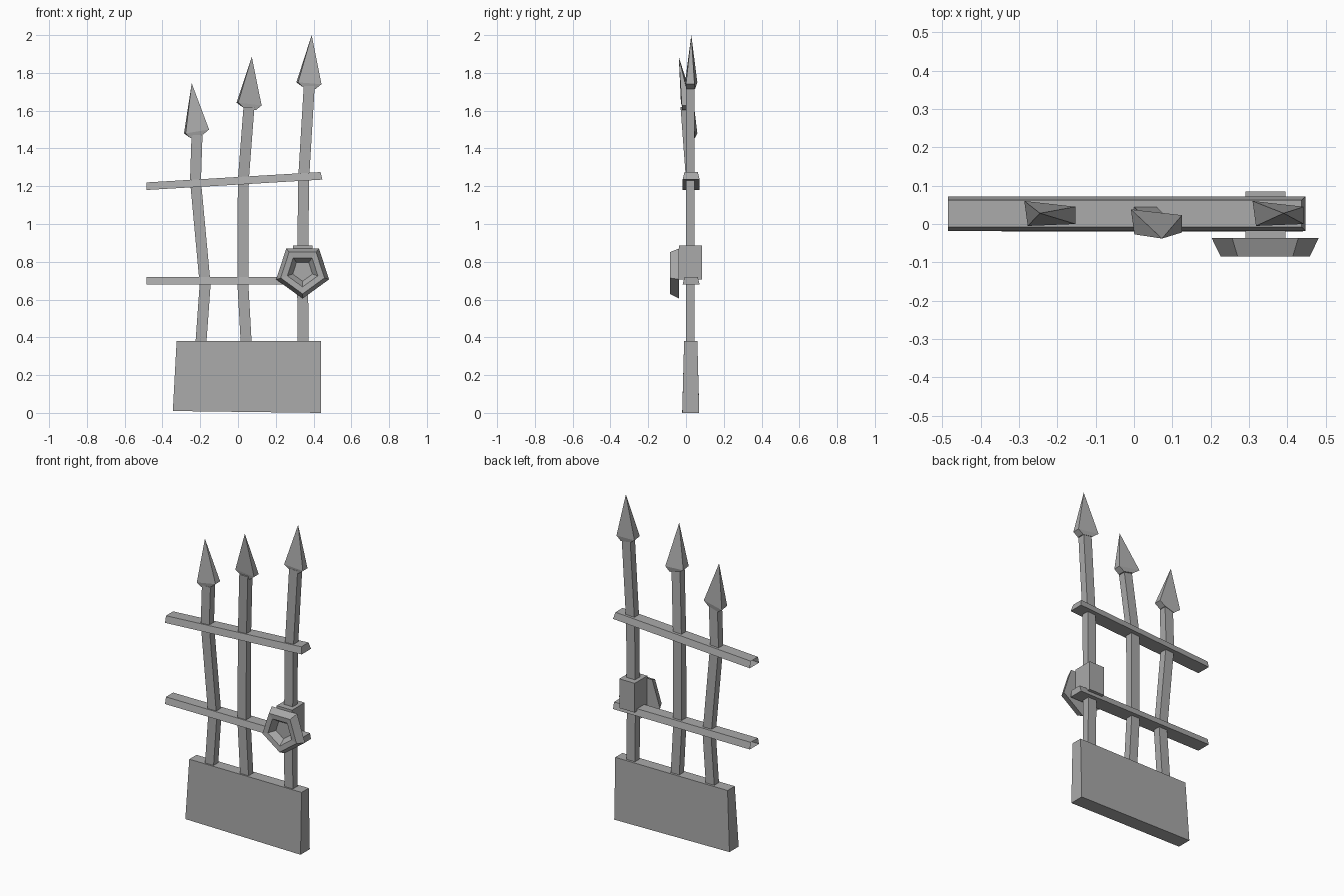
import bpy, bmesh
from math import sin, cos, pi
from mathutils import Vector

cube = bpy.data.objects.get("Cube")
if cube:
    bpy.data.objects.remove(cube, do_unlink=True)

iron = bpy.data.materials.new("grey_iron")
iron.use_nodes = True
COLOUR = (0.4, 0.4, 0.4, 1)
iron.diffuse_color = COLOUR
iron.node_tree.nodes["Principled BSDF"].inputs["Base Color"].default_value = COLOUR


def loft(name, rings, cap_start=True, cap_end=True, tip=None):
    """Skin matching rings of points, with optional caps or a pointed tip."""
    bm = bmesh.new()
    loops = [[bm.verts.new(p) for p in ring] for ring in rings]
    n = len(loops[0])
    for a, b in zip(loops, loops[1:]):
        for i in range(n):
            j = (i + 1) % n
            bm.faces.new((a[i], a[j], b[j], b[i]))
    if cap_start:
        bm.faces.new(loops[0][::-1])
    if tip:
        point = bm.verts.new(tip)
        for i in range(n):
            bm.faces.new((loops[-1][i], loops[-1][(i + 1) % n], point))
    elif cap_end:
        bm.faces.new(loops[-1])
    bmesh.ops.recalc_face_normals(bm, faces=bm.faces)
    mesh = bpy.data.meshes.new(name)
    bm.to_mesh(mesh)
    bm.free()
    mesh.materials.append(iron)
    obj = bpy.data.objects.new(name, mesh)
    bpy.context.collection.objects.link(obj)
    return obj


def rect(x0, x1, y0, y1, z0, z1):
    """Level rectangle whose height runs from z0 on the -x side to z1."""
    return [(x0, y0, z0), (x1, y0, z1), (x1, y1, z1), (x0, y1, z0)]


# Base wall, narrowing towards the top
loft("base_wall", [rect(-0.345, 0.44, -0.02, 0.07, 0.01, 0),
                   rect(-0.325, 0.44, -0.01, 0.06, 0.38, 0.38)])


# Bent posts: path points are (x, y, z) centres
def post(name, path):
    loft(name, [rect(x - 0.029, x + 0.029, y - 0.023, y + 0.023, z, z) for x, y, z in path])


Y = 0.023
post("left_side_post", [(0.345, Y, 0.36), (0.342, Y, 0.68), (0.347, Y, 1.23), (0.377, Y, 1.73)])
post("middle_post", [(0.044, Y, 0.36), (0.026, Y, 0.68), (0.028, Y, 1.23), (0.058, -0.006, 1.62)])
post("right_side_post", [(-0.197, Y, 0.36), (-0.174, Y, 0.68), (-0.225, Y, 1.23), (-0.217, Y, 1.47)])


# Spear heads: flared collar, then a four-sided point
def spear_head(name, x, y, z, tip, tilt):
    collar = rect(x - 0.034, x + 0.034, y - 0.023, y + 0.023, z - tilt / 2, z + tilt / 2)
    low, high = z + 0.025 - tilt / 2, z + 0.025 + tilt / 2
    flare = [(x - 0.059, y - 0.03, low), (x + 0.065, y - 0.025, high),
             (x + 0.065, y + 0.02, high), (x - 0.068, y + 0.035, low)]
    loft(name, [collar, flare], tip=tip)


spear_head("left_side_spear_head", 0.377, 0.025, 1.72, (0.39, 0.028, 2.0), -0.01)
spear_head("middle_spear_head", 0.06, 0.003, 1.61, (0.073, -0.038, 1.885), -0.015)
spear_head("right_side_spear_head", -0.218, 0.025, 1.465, (-0.245, 0.028, 1.745), 0.02)


# Cross rails: trapezoid section, open at the -x end
def rail(name, z0, z1, lean):
    def section(x_low, x_high, z):
        return [(x_low, -0.018, z - 0.02), (x_low, 0.072, z - 0.02),
                (x_high, 0.062, z + 0.02), (x_high, -0.008, z + 0.02)]
    loft(name, [section(-0.485, -0.485, z0), section(0.447, 0.447 - lean, z1)], cap_start=False)


rail("upper_rail", 1.20, 1.255, 0.01)
rail("lower_rail", 0.70, 0.70, 0)

# Lock housing around the left-side post
loft("lock_box", [rect(0.29, 0.395, -0.038, 0.085, 0.705, 0.705),
                  rect(0.29, 0.395, -0.038, 0.085, 0.885, 0.885)])


# Five-sided lock plate, point down, with a recessed centre
def pentagon(radius, y):
    angles = [-pi / 2 + 2 * pi * i / 5 for i in range(5)]
    return [Vector((0.342 + radius * cos(a), y, 0.752 + radius * sin(a))) for a in angles]


loft("lock_plate", [pentagon(0.147, -0.036), pentagon(0.122, -0.085),
                    pentagon(0.085, -0.082), pentagon(0.055, -0.045)])
